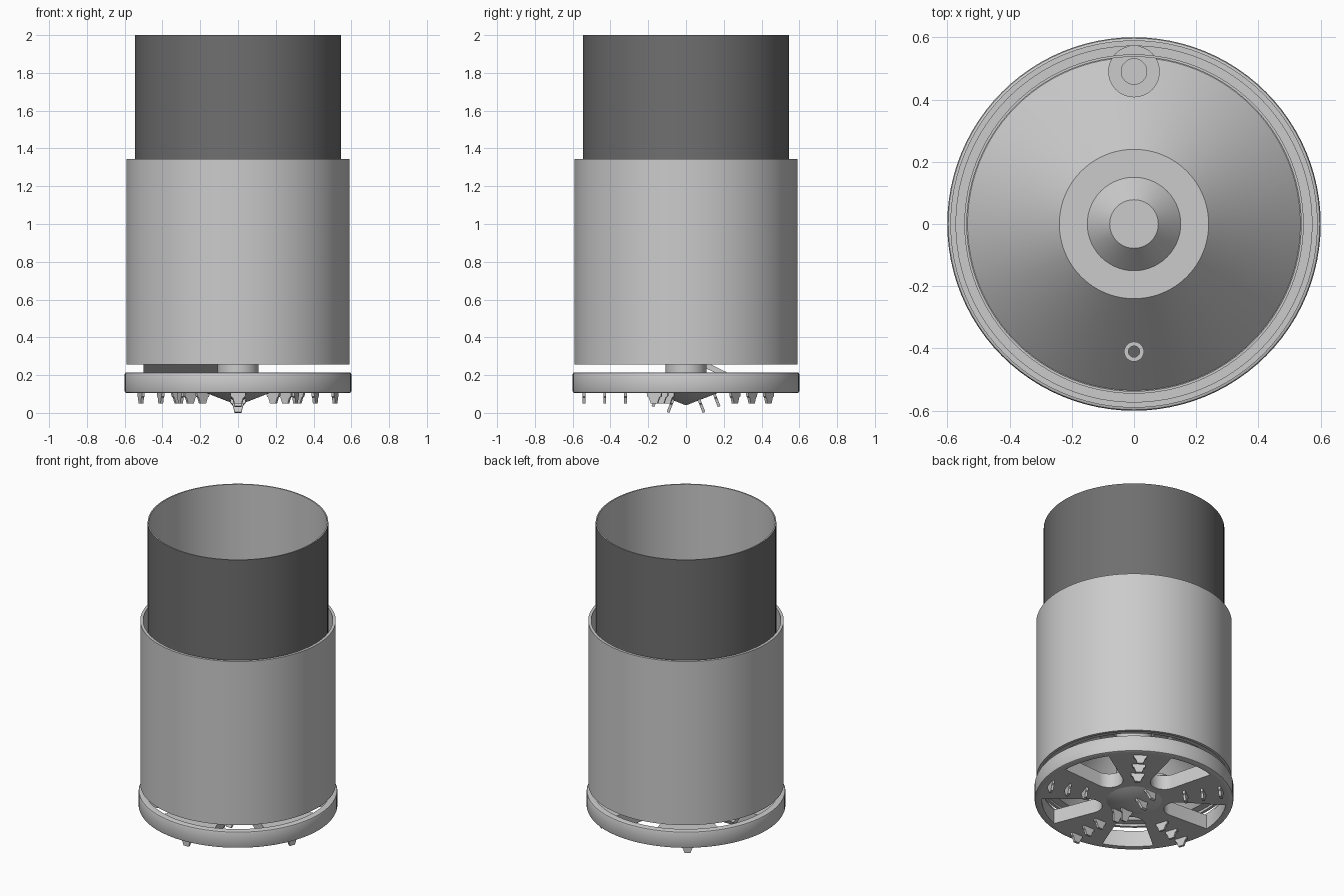
import bpy, bmesh, math
from mathutils import Matrix, Vector

if "Cube" in bpy.data.objects:
    bpy.data.objects.remove(bpy.data.objects["Cube"])

SEG = 96


def finish(name, bm, smooth=True):
    bmesh.ops.remove_doubles(bm, verts=bm.verts, dist=1e-5)
    bmesh.ops.recalc_face_normals(bm, faces=bm.faces)
    me = bpy.data.meshes.new(name)
    bm.to_mesh(me)
    bm.free()
    ob = bpy.data.objects.new(name, me)
    bpy.context.collection.objects.link(ob)
    if smooth:
        bpy.ops.object.select_all(action='DESELECT')
        ob.select_set(True)
        bpy.context.view_layer.objects.active = ob
        bpy.ops.object.shade_smooth_by_angle(angle=math.radians(30))
    return ob


def lathe(name, profile, closed=True, seg=SEG, x=0, y=0):
    """Revolve (radius, z) points about a vertical axis at x, y."""
    bm = bmesh.new()
    verts = [bm.verts.new((x + r, y, z)) for r, z in profile]
    n = len(verts)
    edges = [bm.edges.new((verts[i], verts[(i + 1) % n])) for i in range(n if closed else n - 1)]
    bmesh.ops.spin(bm, geom=verts + edges, cent=(x, y, 0), axis=(0, 0, 1),
                   angle=2 * math.pi, steps=seg, use_duplicate=False)
    return finish(name, bm)


def tube(name, ro, ri, z0, z1, **kw):
    return lathe(name, [(ro, z0), (ro, z1), (ri, z1), (ri, z0)], **kw)


# Front shield and telescoping tail tube with dark outer skin
tube("front_shield", 0.59, 0.572, 0.255, 1.345)
tail = tube("tail_tube", 0.545, 0.537, 0.70, 2.0)
dark = bpy.data.materials.new("dark_steel")
dark.diffuse_color = (0.16, 0.16, 0.16, 1)
dark.use_nodes = True
dark.node_tree.nodes["Principled BSDF"].inputs["Base Color"].default_value = dark.diffuse_color
tail.data.materials.append(None)
tail.data.materials.append(dark)
for p in tail.data.polygons:
    c = p.center
    if p.normal.x * c.x + p.normal.y * c.y > 0.1:
        p.material_index = 1
tube("tail_seal", 0.572, 0.545, 0.90, 0.95)

# Conical bulkhead with drive hub
lathe("bulkhead", [(0.572, 0.27), (0.572, 0.30), (0.535, 0.30), (0.24, 0.62),
                   (0.15, 0.62), (0.078, 0.70), (0, 0.70), (0, 0.68), (0.07, 0.68),
                   (0.14, 0.60), (0.23, 0.60), (0.525, 0.27)])
lathe("drive_shaft", [(0, 0.18), (0.108, 0.18), (0.108, 0.61), (0, 0.61)], closed=False, seg=48)

# Conveyor pipe with its shaft, and the small feed pipe
tube("conveyor_pipe", 0.083, 0.041, 0.30, 1.30, seg=40, y=0.49)
lathe("conveyor_shaft", [(0, 0.30), (0.041, 0.30), (0.041, 1.29), (0, 1.29)],
      closed=False, seg=32, y=0.49)
tube("feed_pipe", 0.032, 0.018, 0.30, 1.20, seg=32, y=-0.41)

# Cutter head rim with rounded edges
lathe("cutter_rim", [(0.59, 0.105), (0.597, 0.108), (0.6, 0.115), (0.6, 0.205), (0.597, 0.212),
                     (0.59, 0.215), (0.56, 0.215), (0.56, 0.105)])

# Cutter face: a disc with five round-ended slots
cu = bpy.data.curves.new("cutter_face", 'CURVE')
cu.dimensions = '2D'
cu.fill_mode = 'BOTH'
cu.extrude = 0.0475


def outline(pts):
    s = cu.splines.new('POLY')
    s.points.add(len(pts) - 1)
    for p, (x, y) in zip(s.points, pts):
        p.co = (x, y, 0, 1)
    s.use_cyclic_u = True


outline([(0.57 * math.cos(2 * math.pi * i / SEG), 0.57 * math.sin(2 * math.pi * i / SEG))
         for i in range(SEG)])
for k in range(5):
    a = math.radians(18 + 72 * k)
    slot = []
    for i in range(13):   # round inner end
        t = math.radians(105 + 150 * i / 12)
        slot.append((0.285 + 0.085 * math.cos(t), 0.085 * math.sin(t)))
    for i in range(13):   # outer end follows the rim
        t = math.radians(-16 + 32 * i / 12)
        slot.append((0.556 * math.cos(t), 0.556 * math.sin(t)))
    outline([(x * math.cos(a) - y * math.sin(a), x * math.sin(a) + y * math.cos(a)) for x, y in slot])
face = bpy.data.objects.new("cutter_face", cu)
face.location.z = 0.1525
bpy.context.collection.objects.link(face)
bpy.ops.object.select_all(action='DESELECT')
face.select_set(True)
bpy.context.view_layer.objects.active = face
bpy.ops.object.convert(target='MESH')
bpy.ops.object.shade_smooth_by_angle(angle=math.radians(30))

# Centre cone
lathe("centre_cone", [(0, 0.04), (0.18, 0.11), (0, 0.11)], closed=False)


# Cutting teeth: stepped tapered blades
def tooth(bm, az, r, z, length, tilt=0.0):
    half = [(0.042, 0.008), (0.038, -0.018), (0.029, -0.024), (0.018, -length)]
    prof = half + [(-y, zz) for y, zz in reversed(half)]
    m = (Matrix.Rotation(math.radians(az), 4, 'Z') @ Matrix.Translation((r, 0, z))
         @ Matrix.Rotation(-tilt, 4, 'Y'))
    rings = [[bm.verts.new(m @ Vector((x, y, zz))) for y, zz in prof] for x in (-0.0075, 0.0075)]
    bm.faces.new(rings[0])
    bm.faces.new(rings[1][::-1])
    n = len(prof)
    for i in range(n):
        j = (i + 1) % n
        bm.faces.new((rings[0][i], rings[1][i], rings[1][j], rings[0][j]))


bm = bmesh.new()
for k in range(5):
    for r in (0.32, 0.43, 0.54):
        tooth(bm, -90 + 72 * k, r, 0.105, 0.055)
finish("spoke_teeth", bm, False)

slope = math.atan2(0.07, 0.18)
bm = bmesh.new()
for az in (90, -90):
    for r in (0.07, 0.15):
        tooth(bm, az, r, 0.04 + r * 0.07 / 0.18, 0.0693, slope)
finish("centre_teeth", bm, False)

# Inclined mixing blade behind the cutter face
bm = bmesh.new()
bmesh.ops.create_cube(bm, size=1, matrix=Matrix.Translation((-0.275, 0.1, 0.255))
                      @ Matrix.Rotation(math.radians(-26), 4, 'X')
                      @ Matrix.Diagonal((0.45, 0.24, 0.03, 1)))
finish("mixing_blade", bm, False)
